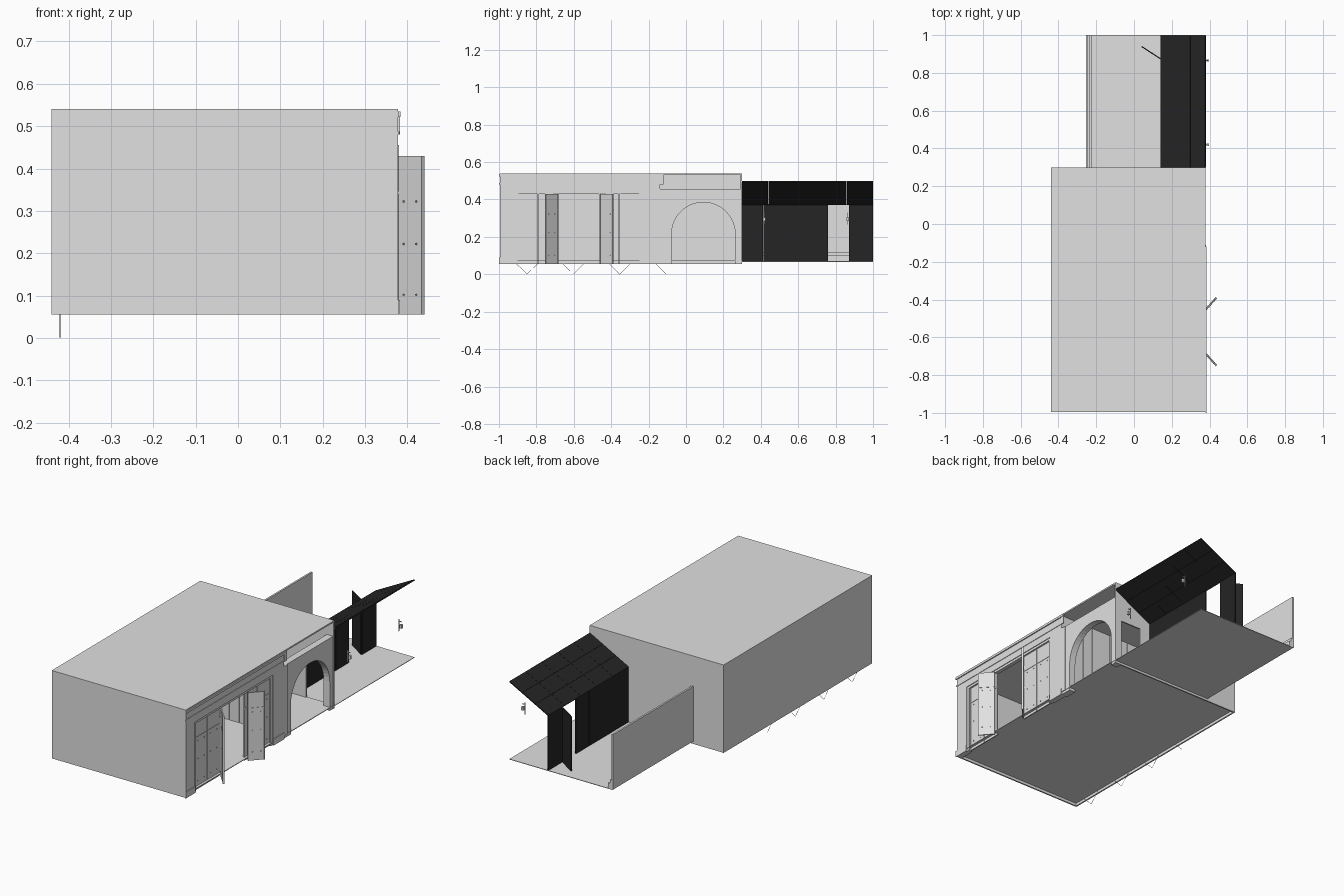
import bpy, bmesh, math
from mathutils import Vector, Matrix

if "Cube" in bpy.data.objects:
    bpy.data.objects.remove(bpy.data.objects["Cube"])


def material(name, value):
    m = bpy.data.materials.new(name)
    m.use_nodes = True
    color = (value, value, value, 1)
    m.diffuse_color = color
    m.node_tree.nodes["Principled BSDF"].inputs["Base Color"].default_value = color
    return m


GREY = material("plaster_grey", 0.75)
BLACK = material("shed_black", 0.018)


def finish(name, bm, mat):
    bmesh.ops.recalc_face_normals(bm, faces=bm.faces)
    mesh = bpy.data.meshes.new(name)
    bm.to_mesh(mesh)
    bm.free()
    mesh.materials.append(mat)
    ob = bpy.data.objects.new(name, mesh)
    bpy.context.collection.objects.link(ob)
    return ob


def add_box(bm, x, y, z, matrix=Matrix()):
    """Box from three (low, high) ranges."""
    lo, hi = Vector((x[0], y[0], z[0])), Vector((x[1], y[1], z[1]))
    place = Matrix.Translation((lo + hi) / 2) @ Matrix.Diagonal((*(hi - lo), 1))
    bmesh.ops.create_cube(bm, size=1, matrix=matrix @ place)


def boxes(name, parts, mat=GREY, matrix=Matrix()):
    bm = bmesh.new()
    for part in parts:
        add_box(bm, *part, matrix)
    return finish(name, bm, mat)


def extrude_yz(name, outline, x0, x1, mat=GREY):
    bm = bmesh.new()
    face = bm.faces.new([bm.verts.new((x0, y, z)) for y, z in outline])
    ext = bmesh.ops.extrude_face_region(bm, geom=[face])
    verts = [v for v in ext["geom"] if isinstance(v, bmesh.types.BMVert)]
    bmesh.ops.translate(bm, verts=verts, vec=(x1 - x0, 0, 0))
    return finish(name, bm, mat)


# main levels and limits
BASE, FLOOR, TOP = 0.055, 0.07, 0.54
LEFT, FACE, FRONT, BACK = -0.44, 0.378, -0.995, 0.30
SHUT, OPEN_TOP = -0.14, 0.443
T = 0.008

# closed shell of the hall
boxes("roof", [((LEFT, FACE), (FRONT, BACK), (TOP - T, TOP))])
boxes("floor", [((LEFT + T, FACE), (FRONT + T, BACK), (FLOOR, FLOOR + 0.004))])
boxes("front_wall", [((LEFT, FACE), (FRONT, FRONT + T), (BASE, TOP))])
boxes("side_wall", [((LEFT, LEFT + T), (FRONT, BACK), (BASE, TOP))])
DOOR_X, DOOR_TOP = (0.21, 0.35), 0.32
boxes("back_wall", [
    ((LEFT, DOOR_X[0]), (BACK - T, BACK), (BASE, TOP)),
    ((DOOR_X[1], FACE), (BACK - T, BACK), (BASE, TOP)),
    (DOOR_X, (BACK - T, BACK), (DOOR_TOP, TOP)),
    (DOOR_X, (BACK - T, BACK), (BASE, FLOOR))])

# shopfront wall around the wide opening
Y0, Y1 = -0.915, -0.235
extrude_yz("shopfront_wall", [
    (FRONT, BASE), (Y0, BASE), (Y0, OPEN_TOP), (Y1, OPEN_TOP), (Y1, BASE),
    (SHUT, BASE), (SHUT, TOP), (FRONT, TOP)], FACE - 0.03, FACE)
boxes("cornice", [
    ((FACE, FACE + 0.006), (-1.0, SHUT + 0.02), (0.522, 0.535)),
    ((FACE, FACE + 0.003), (-1.0, SHUT), (0.48, 0.487))])
boxes("pier_plinths", [
    ((FACE, FACE + 0.004), (-1.0, Y0), (BASE, 0.09)),
    ((FACE, FACE + 0.004), (Y1, SHUT), (BASE, 0.09))])
boxes("opening_frame", [
    ((0.352, 0.374), (Y0, Y0 + 0.014), (BASE, OPEN_TOP)),
    ((0.352, 0.374), (Y1 - 0.014, Y1), (BASE, OPEN_TOP)),
    ((0.352, 0.374), (Y0, Y1), (0.43, OPEN_TOP))])


def door_leaf(name, hinge, angle, width):
    """Leaf along local +y from its hinge, with rail, edge strips and studs."""
    m = Matrix.Translation((*hinge, 0)) @ Matrix.Rotation(angle, 4, "Z")
    parts = [((-0.003, 0.003), (0, width), (BASE, 0.43)),
             ((-0.005, 0.005), (0, width), (0.34, 0.346))]
    for y in (0.0, width - 0.004):
        parts.append(((-0.0045, 0.0045), (y, y + 0.004), (BASE, 0.43)))
    for z in (0.10, 0.22, 0.32):
        for y in (width * 0.25, width * 0.75):
            parts.append(((-0.006, 0.006), (y, y + 0.004), (z, z + 0.004)))
    boxes(name, parts, GREY, m)


# four shut leaves and two open ones
for i, y in enumerate((-0.90, -0.79, -0.465, -0.355)):
    door_leaf(f"shut_leaf_{i + 1}", (0.362, y), 0, 0.107)
door_leaf("open_leaf_front", (0.378, -0.685), math.radians(-138), 0.088)
door_leaf("open_leaf_back", (0.378, -0.455), math.radians(-42), 0.088)

# arched bay, open above its top
CY, R, SPRING, BAY_TOP = 0.093, 0.17, 0.215, 0.455
arc = [(CY - R * math.cos(a), SPRING + R * math.sin(a))
       for a in (math.pi * i / 24 for i in range(25))]
extrude_yz("arch_wall", [(SHUT, BASE), (CY - R, BASE)] + arc +
           [(CY + R, BASE), (BACK, BASE), (BACK, BAY_TOP), (SHUT, BAY_TOP)],
           FACE - 0.04, FACE - 0.002)
boxes("bay_pilaster", [((FACE - 0.002, FACE + 0.002), (SHUT, SHUT + 0.03), (FLOOR, BAY_TOP))])
boxes("bay_bracket", [((FACE, FACE + 0.004), (SHUT, SHUT + 0.02), (0.48, 0.53))])

# plank partition beside the bay
boxes("partition", [((x / 100, x / 100 + 0.058), (SHUT - 0.006, SHUT), (FLOOR, TOP - T))
                    for x in range(-43, 34, 6)])

# yard floor and low wall with stepped foot
boxes("yard_floor", [((-0.25, FACE), (BACK, 1.0), (FLOOR - 0.003, FLOOR))])
boxes("yard_wall", [
    ((-0.255, -0.245), (BACK, 1.0), (FLOOR, 0.373)),
    ((-0.245, -0.235), (BACK, 1.0), (FLOOR, 0.12)),
    ((-0.235, -0.225), (BACK, 1.0), (FLOOR, 0.10))])

# lean-to: boarded wall with a gap, open door and panelled roof
EAVE_X, EAVE_Z, RIDGE_Z = 0.14, 0.375, 0.50
boards = [((EAVE_X, EAVE_X + 0.006), (0.30 + i * 0.115, 0.413 + i * 0.115),
           (FLOOR, EAVE_Z)) for i in range(4)]
boards.append(((EAVE_X, EAVE_X + 0.006), (0.875, 1.0), (FLOOR, EAVE_Z)))
boxes("shed_wall", boards, BLACK)
door = Matrix.Translation((EAVE_X, 0.875, 0)) @ Matrix.Rotation(math.radians(57), 4, "Z")
boxes("shed_door", [((-0.003, 0.003), (0, 0.118), (FLOOR, EAVE_Z - 0.005))], BLACK, door)

run, rise = FACE - EAVE_X, RIDGE_Z - EAVE_Z
length = math.hypot(run, rise)
slope = (Matrix.Translation((EAVE_X, 0, EAVE_Z)) @
         Matrix.Rotation(-math.atan2(rise, run), 4, "Y"))
panels = []
for i in range(5):
    for j in range(3):
        panels.append(((j * length / 3, (j + 1) * length / 3 - 0.001),
                       (BACK + i * 0.14, BACK + (i + 1) * 0.14 - 0.001),
                       (-0.006, 0)))
boxes("shed_roof", panels, BLACK, slope)

# small wall lanterns
for name, y in (("lantern_near", 0.42), ("lantern_far", 0.865)):
    boxes(name, [
        ((0.374, 0.378), (y - 0.002, y + 0.002), (0.265, 0.33)),
        ((0.374, 0.392), (y - 0.002, y + 0.002), (0.318, 0.322)),
        ((0.384, 0.396), (y - 0.006, y + 0.006), (0.285, 0.305))])

# thin zigzag braces under the side wall
def brace(name, points):
    curve = bpy.data.curves.new(name, "CURVE")
    curve.dimensions = "3D"
    curve.bevel_depth = 0.001
    curve.bevel_resolution = 0
    spline = curve.splines.new("POLY")
    spline.points.add(len(points) - 1)
    for p, (y, z) in zip(spline.points, points):
        p.co = (-0.42, y, z, 1)
    curve.materials.append(GREY)
    bpy.context.collection.objects.link(bpy.data.objects.new(name, curve))


for i in range(3):
    y = -0.85 + i * 0.248
    brace(f"brace_{i + 1}", [(y - 0.055, BASE), (y, 0.001), (y + 0.055, BASE)])
brace("brace_end", [(-0.16, BASE), (-0.105, 0.001)])
